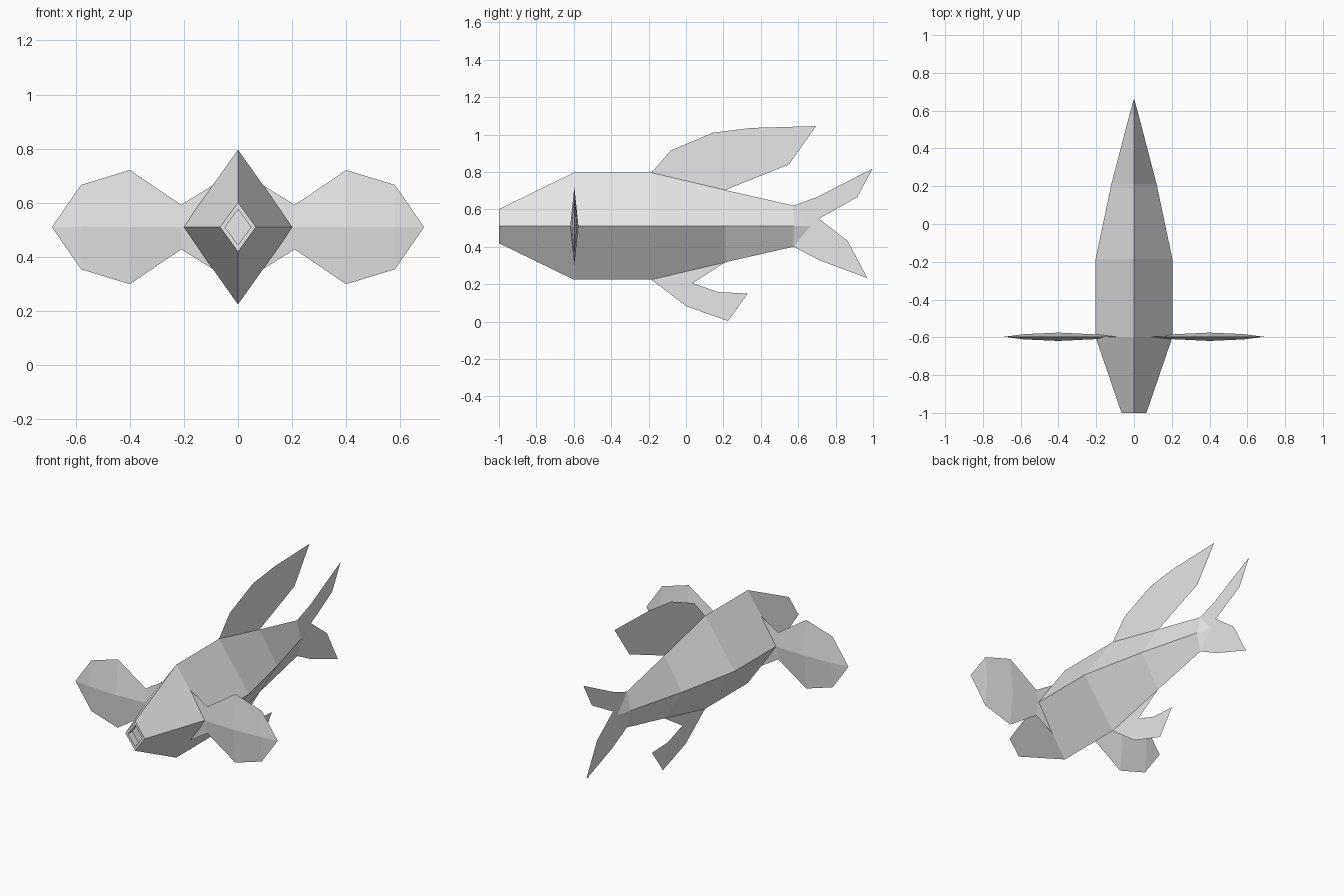
import bpy

cube = bpy.data.objects.get("Cube")
if cube:
    bpy.data.objects.remove(cube, do_unlink=True)

# Single plain grey
grey = bpy.data.materials.new("pale_grey")
grey.use_nodes = True
grey.diffuse_color = (0.8, 0.8, 0.8, 1)
grey.node_tree.nodes["Principled BSDF"].inputs["Base Color"].default_value = (0.8, 0.8, 0.8, 1)

MID = 0.51  # height of the body's centre line


def add_part(name, verts, faces):
    mesh = bpy.data.meshes.new(name)
    mesh.from_pydata(verts, [], faces)
    mesh.materials.append(grey)
    mesh.update()
    obj = bpy.data.objects.new(name, mesh)
    bpy.context.scene.collection.objects.link(obj)
    return obj


def diamond(y, w, h):
    return [(w, y, MID), (0, y, MID + h), (-w, y, MID), (0, y, MID - h)]


def add_flat_fin(name, outline):
    """Thin fin on the centre plane from a (y, z) outline."""
    return add_part(name, [(0, y, z) for y, z in outline], [range(len(outline))])


# Body: diamond rings from the recessed mouth to the pointed tail
rings = [(-0.96, 0.048, 0.066), (-1.0, 0.048, 0.066), (-1.0, 0.066, 0.091),
         (-0.6, 0.203, 0.286), (-0.185, 0.203, 0.286),
         (0.21, 0.12, 0.193), (0.575, 0.025, 0.11)]
verts = [v for ring in rings for v in diamond(*ring)]
faces = [(0, 1, 2, 3)]
for r in range(len(rings) - 1):
    for i in range(4):
        a, b = r * 4 + i, r * 4 + (i + 1) % 4
        faces.append((a, a + 4, b + 4, b))
tip = len(verts)
verts.append((0, 0.665, MID))
faces += [(tip - 4 + i, tip, tip - 4 + (i + 1) % 4) for i in range(4)]
add_part("body", verts, faces)

# Centre-line fins
add_flat_fin("dorsal_fin", [(0.55, 0.84), (0.695, 1.045), (0.35, 1.035), (0.145, 1.01),
                            (-0.08, 0.915), (-0.185, 0.796), (0.21, 0.703)][::-1][::-1])
add_flat_fin("belly_fin", [(-0.185, 0.224), (0.005, 0.08), (0.225, 0.003), (0.33, 0.15),
                           (0.175, 0.157), (0.035, 0.205), (0.21, 0.317)])
add_flat_fin("tail_fin", [(0.575, 0.40), (0.72, 0.325), (0.97, 0.232), (0.865, 0.43),
                          (0.71, 0.55), (0.915, 0.665), (0.998, 0.818), (0.70, 0.665),
                          (0.575, 0.62)])

# Side fins: thin lens sections (x, half height, half thickness), mirrored
sections = [(0.06, 0.175, 0.008), (0.21, 0.082, 0.013), (0.4, 0.211, 0.022), (0.58, 0.156, 0.014)]
FIN_Y = -0.597
for side, name in ((1, "left_side_fin"), (-1, "right_side_fin")):
    verts = []
    for x, h, t in sections:
        verts += [(side * x, FIN_Y, MID + h), (side * x, FIN_Y - t, MID),
                  (side * x, FIN_Y, MID - h), (side * x, FIN_Y + t, MID)]
    tip = len(verts)
    verts.append((side * 0.688, FIN_Y, MID))
    faces = [(3, 2, 1, 0)]
    for s in range(len(sections) - 1):
        for i in range(4):
            a, b = s * 4 + i, s * 4 + (i + 1) % 4
            faces.append((a, b, b + 4, a + 4))
    faces += [(tip - 4 + i, tip - 4 + (i + 1) % 4, tip) for i in range(4)]
    if side < 0:
        faces = [f[::-1] for f in faces]
    add_part(name, verts, faces)
